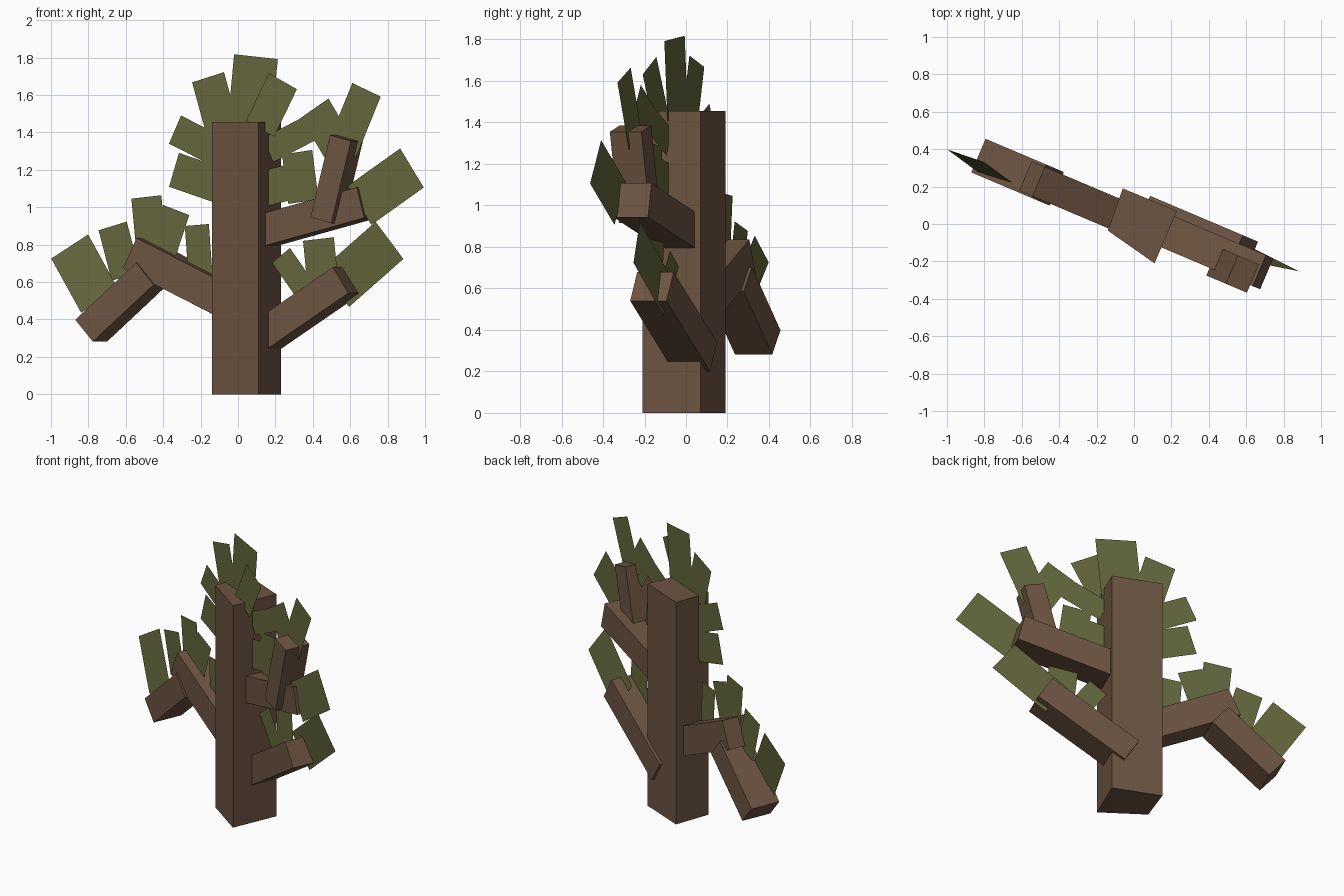
import bpy, bmesh, math
from mathutils import Vector

if "Cube" in bpy.data.objects:
    bpy.data.objects.remove(bpy.data.objects["Cube"])

# The tree is nearly flat: it spreads along U, and N is its thin direction
U = Vector((0.92, -0.39, 0))
N = Vector((0.39, 0.92, 0))
Z = Vector((0, 0, 1))


def material(name, color):
    m = bpy.data.materials.new(name)
    m.diffuse_color = (*color, 1)
    m.use_nodes = True
    m.node_tree.nodes["Principled BSDF"].inputs["Base Color"].default_value = m.diffuse_color
    return m


BARK = material("brown bark", (0.155, 0.09, 0.055))
LEAF = material("olive leaf", (0.13, 0.138, 0.046))


def add_object(name, verts, faces, mat):
    mesh = bpy.data.meshes.new(name)
    mesh.from_pydata(verts, [], faces)
    mesh.materials.append(mat)
    if len(faces) > 1:
        bm = bmesh.new()
        bm.from_mesh(mesh)
        bmesh.ops.recalc_face_normals(bm, faces=bm.faces)
        bm.to_mesh(mesh)
        bm.free()
    obj = bpy.data.objects.new(name, mesh)
    bpy.context.collection.objects.link(obj)


BOX_FACES = [(0, 1, 2, 3), (4, 5, 6, 7), (0, 1, 5, 4),
             (1, 2, 6, 5), (2, 3, 7, 6), (3, 0, 4, 7)]


def branch(name, start, end, n, height, depth):
    """Square beam between two (x, z) points, n = offset along N."""
    pts = [U * ((x - N.x * n) / U.x) + N * n + Z * z for x, z in (start, end)]
    axis = (pts[1] - pts[0]).normalized()
    side = N.cross(axis).normalized() * height / 2
    thick = N.normalized() * depth / 2
    verts = [p + side * s + thick * t for p in pts
             for s, t in ((-1, -1), (1, -1), (1, 1), (-1, 1))]
    add_object(name, verts, BOX_FACES, BARK)


def leaf(name, x0, z0, x1, z1, width, off=-0.015, slope=-0.42, tilt=0.0):
    """Flat leaf card from base (x0, z0) to tip (x1, z1)."""
    du, dz = (x1 - x0) / U.x, z1 - z0
    length = math.hypot(du, dz)
    rx, rz = dz / length * width / 2 * U.x, -du / length * width / 2
    corners = [(x0 - rx, z0 - rz), (x0 + rx, z0 + rz),
               (x1 + rx, z1 + rz), (x1 - rx, z1 - rz)]
    verts = [(x, off + slope * x + tilt * z, z) for x, z in corners]
    add_object(name, verts, [(0, 1, 2, 3)], LEAF)


# Trunk
foot = [(-0.14, -0.035), (0.11, -0.21), (0.23, 0.07), (-0.06, 0.19)]
add_object("trunk", [(x, y, z) for z in (0, 1.455) for x, y in foot], BOX_FACES, BARK)

# Branches
branch("lower_right_branch", (0.09, 0.27), (0.585, 0.61), 0.077, 0.165, 0.19)
branch("upper_right_branch", (0.08, 0.855), (0.69, 1.025), 0.032, 0.17, 0.18)
branch("right_twig", (0.475, 0.93), (0.58, 1.37), -0.02, 0.125, 0.165)
branch("left_branch", (0.0, 0.475), (-0.545, 0.755), 0.01, 0.18, 0.17)
branch("left_twig", (-0.46, 0.645), (-0.785, 0.34), 0.012, 0.155, 0.195)

# Crown leaves around the trunk top
crown = [
    (0.06, 1.42, 0.096, 1.805, 0.255),
    (-0.085, 1.42, -0.16, 1.695, 0.193),
    (-0.07, 1.28, -0.337, 1.415, 0.166),
    (-0.096, 1.115, -0.342, 1.20, 0.19),
    (0.118, 1.42, 0.24, 1.674, 0.184, -0.07, -0.44),
    (0.16, 1.305, 0.38, 1.42, 0.143),
    (0.35, 1.03, 0.316, 1.294, 0.177),
    (0.06, 1.08, 0.32, 1.145, 0.19),
]
# Leaves on the two right branches
right = [
    (0.54, 1.31, 0.41, 1.53, 0.19),
    (0.556, 1.305, 0.687, 1.628, 0.18, -0.01),
    (0.65, 1.01, 0.93, 1.21, 0.25, -0.045),
    (0.52, 0.567, 0.81, 0.823, 0.256, 0.18, -0.38, -0.134),
    (0.36, 0.556, 0.23, 0.743, 0.13, 0.04),
    (0.455, 0.58, 0.43, 0.83, 0.18, 0.04),
]
# Leaves on the left branch
left = [
    (-0.74, 0.50, -0.90, 0.79, 0.25, -0.163, -0.446, 0.16),
    (-0.60, 0.63, -0.67, 0.90, 0.17),
    (-0.46, 0.74, -0.49, 1.055, 0.175),
    (-0.41, 0.74, -0.33, 0.985, 0.16),
    (-0.20, 0.62, -0.22, 0.905, 0.14),
]
for group, rows in (("crown", crown), ("right", right), ("left", left)):
    for i, row in enumerate(rows):
        leaf(f"{group}_leaf_{i + 1}", *row)
